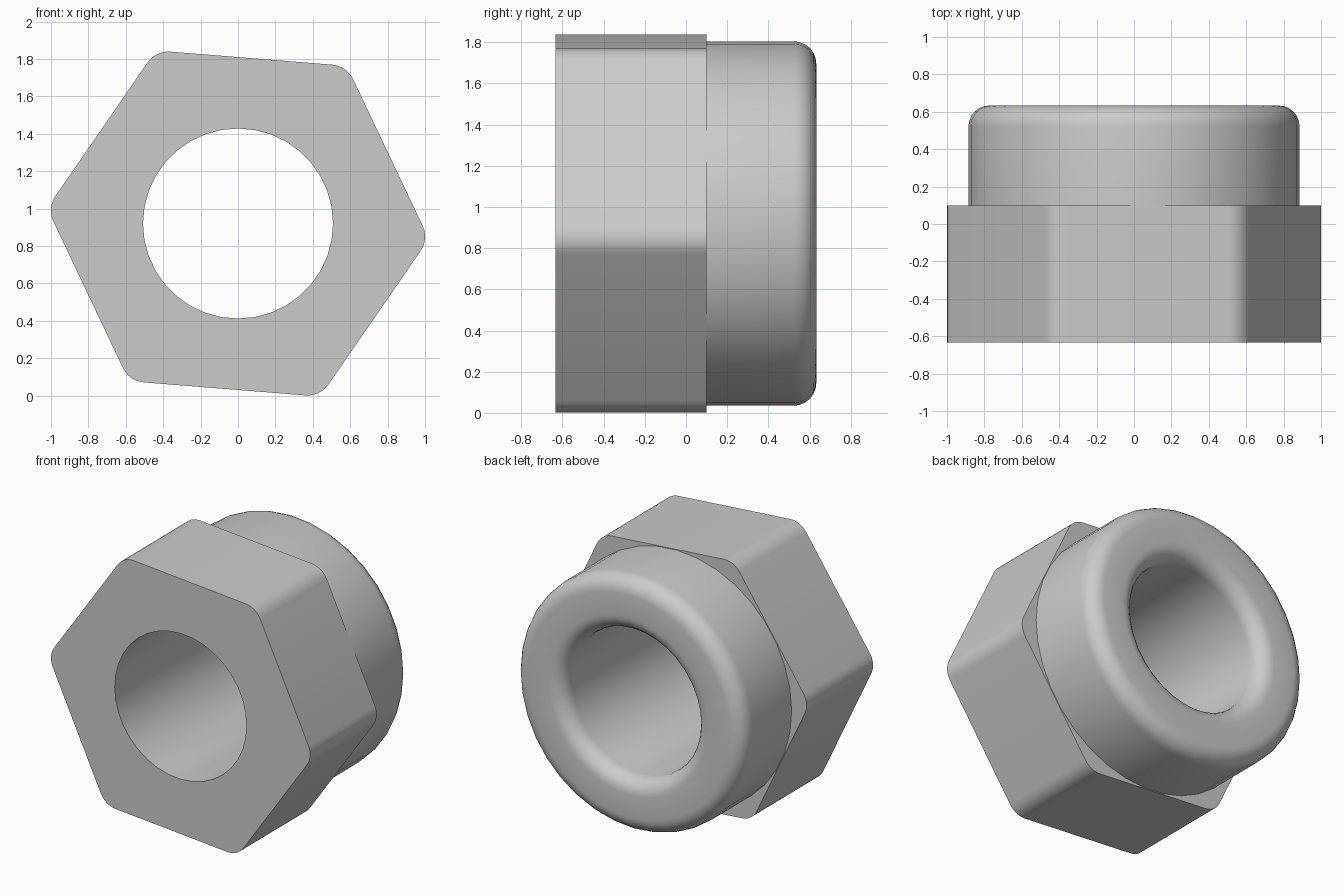
import bpy, bmesh
from math import sin, cos, pi, radians

cube = bpy.data.objects.get("Cube")
if cube:
    bpy.data.objects.remove(cube, do_unlink=True)

SEGMENTS = 36
CENTRE_Z = 0.92
FRONT, STEP, BACK = -0.633, 0.10, 0.633
BORE, COLLAR = 0.508, 0.885

metal = bpy.data.materials.new("plain grey")
metal.use_nodes = True
grey = (0.6, 0.6, 0.6, 1)
metal.diffuse_color = grey
metal.node_tree.nodes["Principled BSDF"].inputs["Base Color"].default_value = grey


def finish(name, bm):
    bmesh.ops.recalc_face_normals(bm, faces=bm.faces)
    mesh = bpy.data.meshes.new(name)
    bm.to_mesh(mesh)
    bm.free()
    mesh.materials.append(metal)
    obj = bpy.data.objects.new(name, mesh)
    obj.location.z = CENTRE_Z
    bpy.context.collection.objects.link(obj)
    bpy.ops.object.select_all(action="DESELECT")
    obj.select_set(True)
    bpy.context.view_layer.objects.active = obj
    bpy.ops.object.shade_smooth_by_angle(angle=radians(35))


def ring(bm, outline, y):
    return [bm.verts.new((x, y, z)) for x, z in outline]


def circle(r):
    return [(r * cos(2 * pi * i / SEGMENTS), r * sin(2 * pi * i / SEGMENTS))
            for i in range(SEGMENTS)]


def rounded_hexagon(apothem, fillet, turn, steps=6):
    points = []
    reach = (apothem - fillet) / cos(pi / 6)
    for corner in range(6):
        a = turn + corner * pi / 3
        for s in range(steps + 1):
            b = a - pi / 6 + s * pi / 3 / steps
            points.append((reach * cos(a) + fillet * cos(b),
                           reach * sin(a) + fillet * sin(b)))
    return points


def skin(bm, a, b):
    for i in range(len(a)):
        j = (i + 1) % len(a)
        bm.faces.new((a[i], a[j], b[j], b[i]))


def edge_loop(bm, verts):
    edges = []
    for i, v in enumerate(verts):
        w = verts[(i + 1) % len(verts)]
        edges.append(bm.edges.get((v, w)) or bm.edges.new((v, w)))
    return edges


# Hexagonal head with an opening in each end face
bm = bmesh.new()
outline = rounded_hexagon(0.887, 0.137, radians(-4.6))
front, back = ring(bm, outline, FRONT), ring(bm, outline, STEP)
skin(bm, front, back)
for rim, y, hole, facing in ((front, FRONT, BORE, -1), (back, STEP, COLLAR, 1)):
    edges = edge_loop(bm, rim) + edge_loop(bm, ring(bm, circle(hole), y))
    bmesh.ops.triangle_fill(bm, edges=edges, use_beauty=True, normal=(0, facing, 0))
finish("hex_head", bm)

# Round collar with rounded rims, and the bore running through the whole part
outer, inner, steps = 0.11, 0.11, 6
profile = [(COLLAR, STEP)]
for i in range(steps + 1):
    a = pi / 2 * i / steps
    profile.append((COLLAR - outer + outer * cos(a), BACK - outer + outer * sin(a)))
for i in range(steps + 1):
    a = pi / 2 * (1 + i / steps)
    profile.append((BORE + inner + inner * cos(a), BACK - inner + inner * sin(a)))
profile.append((BORE, FRONT))

bm = bmesh.new()
rings = [ring(bm, circle(r), y) for r, y in profile]
for a, b in zip(rings, rings[1:]):
    skin(bm, a, b)
finish("collar_and_bore", bm)
